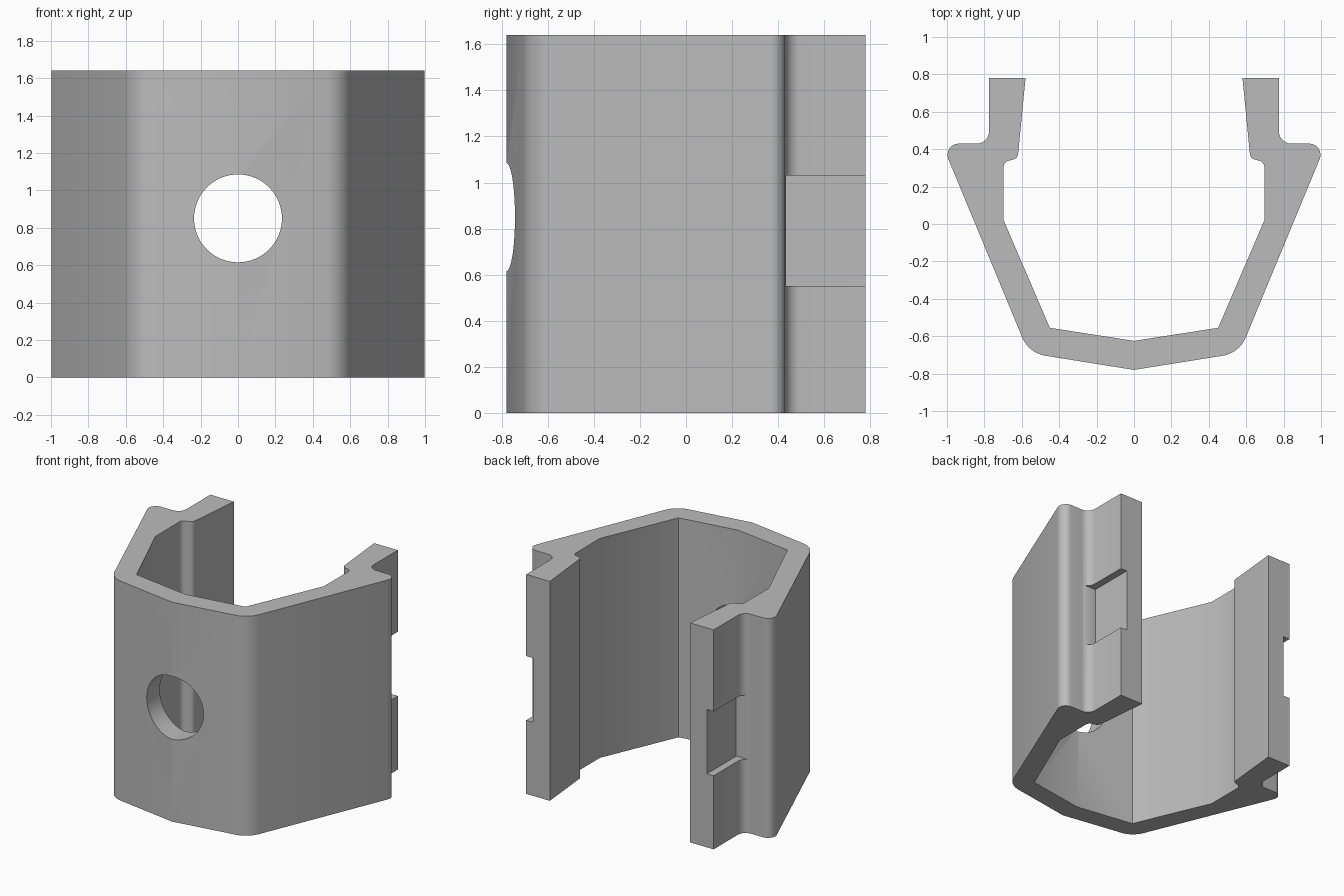
import bpy, bmesh, math
from mathutils import Vector, Matrix

cube = bpy.data.objects.get("Cube")
if cube:
    bpy.data.objects.remove(cube, do_unlink=True)

HEIGHT = 1.64

grey = bpy.data.materials.new("plain_grey")
grey.use_nodes = True
grey.diffuse_color = (0.5, 0.5, 0.5, 1)
grey.node_tree.nodes["Principled BSDF"].inputs["Base Color"].default_value = (0.5, 0.5, 0.5, 1)


def rounded(corners, steps=8):
    """Turn (x, y, radius) corners into points, with an arc at each rounded corner."""
    points = []
    for i, (x, y, radius) in enumerate(corners):
        corner = Vector((x, y))
        if radius == 0:
            points.append(corner)
            continue
        to_prev = (Vector(corners[i - 1][:2]) - corner).normalized()
        to_next = (Vector(corners[i + 1][:2]) - corner).normalized()
        half = to_prev.angle(to_next) / 2
        centre = corner + (to_prev + to_next).normalized() * radius / math.sin(half)
        start = corner + to_prev * radius / math.tan(half) - centre
        end = corner + to_next * radius / math.tan(half) - centre
        sweep = start.angle_signed(end)
        for s in range(steps + 1):
            a = -sweep * s / steps
            points.append(centre + Matrix.Rotation(a, 2, 'Z') @ start)
    return points


def mesh_object(name, bm):
    bmesh.ops.recalc_face_normals(bm, faces=bm.faces)
    mesh = bpy.data.meshes.new(name)
    bm.to_mesh(mesh)
    bm.free()
    mesh.materials.append(grey)
    obj = bpy.data.objects.new(name, mesh)
    bpy.context.collection.objects.link(obj)
    return obj


def cut(target, cutter):
    mod = target.modifiers.new("cut", 'BOOLEAN')
    mod.operation = 'DIFFERENCE'
    mod.solver = 'EXACT'
    mod.object = cutter
    bpy.ops.object.modifier_apply(modifier=mod.name)
    bpy.data.objects.remove(cutter, do_unlink=True)


# Half of the clip section: front wall, side wall, ear, arm and inner wall
half = rounded([
    (0, -0.78, 0), (0.563, -0.69, 0.16), (1.027, 0.43, 0.06),
    (0.775, 0.43, 0.065), (0.775, 0.78, 0), (0.58, 0.78, 0),
    (0.622, 0.35, 0.035), (0.697, 0.332, 0.035),
    (0.697, 0.02, 0), (0.45, -0.555, 0), (0, -0.625, 0)])
outline = half + [Vector((-p.x, p.y)) for p in reversed(half[1:-1])]

# Clip body extruded upward
bm = bmesh.new()
base = bm.faces.new([bm.verts.new((p.x, p.y, 0)) for p in outline])
extruded = bmesh.ops.extrude_face_region(bm, geom=[base], use_keep_orig=True)
top = [v for v in extruded["geom"] if isinstance(v, bmesh.types.BMVert)]
bmesh.ops.translate(bm, verts=top, vec=(0, 0, HEIGHT))
clip = mesh_object("clip_body", bm)
bpy.context.view_layer.objects.active = clip
clip.select_set(True)

# Round hole through the front wall
bm = bmesh.new()
bmesh.ops.create_cone(bm, cap_ends=True, segments=64, radius1=0.235, radius2=0.235, depth=0.6,
                      matrix=Matrix.Translation((0, -0.7, 0.85)) @ Matrix.Rotation(math.pi / 2, 4, 'X'))
cut(clip, mesh_object("hole_cutter", bm))

# Shallow notch on the outside of each arm
for side in (-1, 1):
    bm = bmesh.new()
    bmesh.ops.create_cube(bm, size=1, matrix=Matrix.Translation((side * 0.87, 0.685, 0.79))
                          @ Matrix.Diagonal((0.3, 0.5, 0.48, 1)))
    cut(clip, mesh_object("notch_cutter", bm))

bpy.ops.object.shade_smooth_by_angle(angle=math.radians(30))
